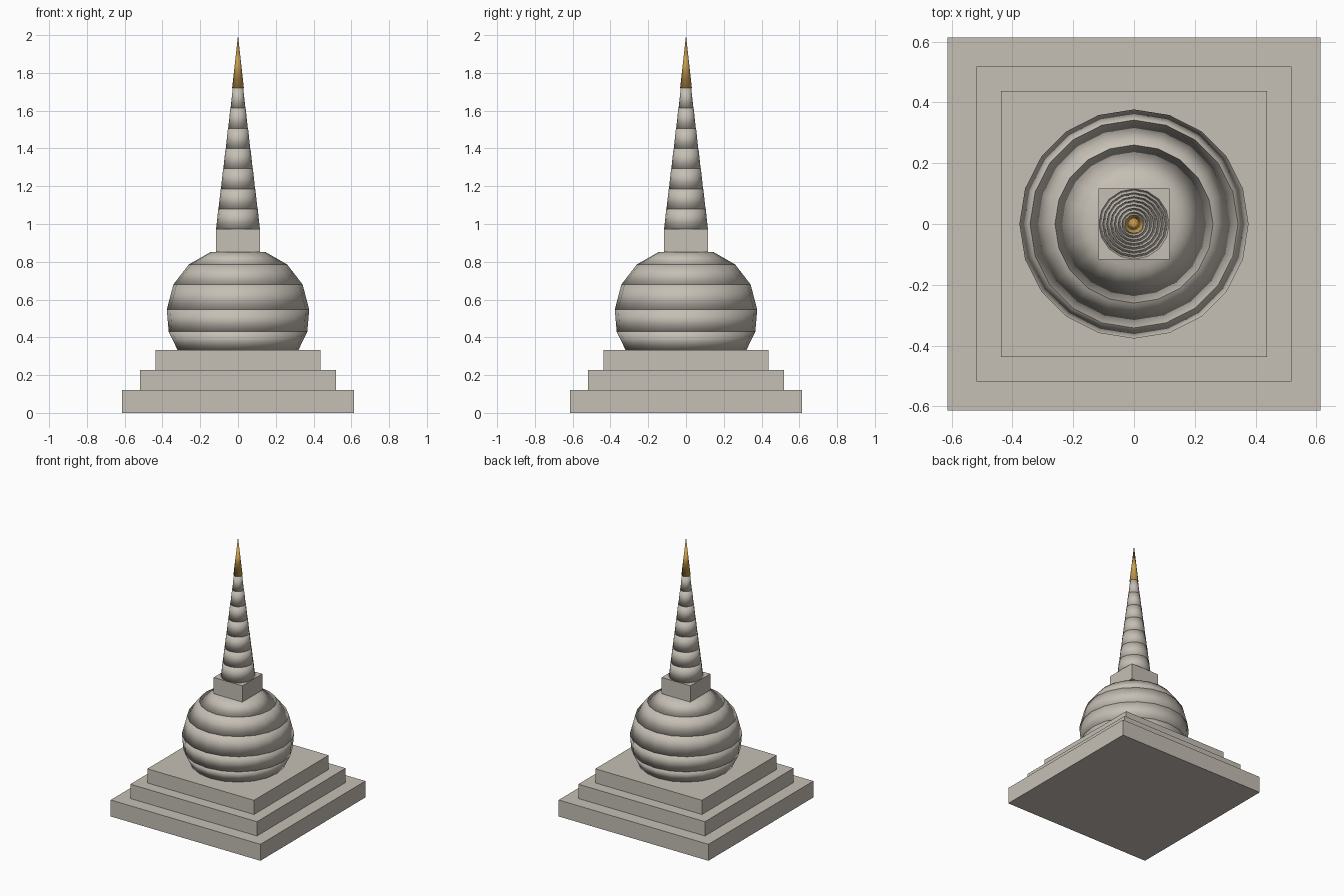
import bpy, math

if "Cube" in bpy.data.objects:
    bpy.data.objects.remove(bpy.data.objects["Cube"])

def material(name, rgb):
    m = bpy.data.materials.new(name)
    m.diffuse_color = (*rgb, 1)
    m.use_nodes = True
    m.node_tree.nodes["Principled BSDF"].inputs["Base Color"].default_value = m.diffuse_color
    return m

STONE = material("pale_stone", (0.56, 0.52, 0.46))
GOLD = material("gold", (0.58, 0.34, 0.08))

def slab(name, half, z0, z1):
    bpy.ops.mesh.primitive_cube_add(size=1, location=(0, 0, (z0 + z1) / 2))
    o = bpy.context.object
    o.name = name
    o.scale = (2 * half, 2 * half, z1 - z0)
    bpy.ops.object.transform_apply(location=False, rotation=False, scale=True)
    o.data.materials.append(STONE)

def drum(name, r0, r1, z0, z1, sides, mat):
    # capped frustum, smooth over its rims so each course looks rounded
    bpy.ops.mesh.primitive_cone_add(vertices=sides, radius1=r0, radius2=r1,
                                    depth=z1 - z0, location=(0, 0, (z0 + z1) / 2))
    o = bpy.context.object
    o.name = name
    o.data.materials.append(mat)
    bpy.ops.object.shade_smooth()

# stepped square plinth
for i, (h, z0, z1) in enumerate([(0.614, 0, 0.122), (0.519, 0.122, 0.228), (0.437, 0.228, 0.333)]):
    slab(f"plinth_step_{i + 1}", h, z0, z1)

# dome built of stacked courses
dome = [(0.32, 0.333), (0.367, 0.43), (0.377, 0.547), (0.342, 0.68), (0.26, 0.786), (0.143, 0.853)]
for i, ((r0, z0), (r1, z1)) in enumerate(zip(dome, dome[1:])):
    drum(f"dome_course_{i + 1}", r0, r1, z0, z1, 20, STONE)

# square block above the dome
slab("square_block", 0.117, 0.853, 0.973)

# ringed spire
N, Z0, Z1 = 7, 0.973, 1.72
dz = (Z1 - Z0) / N
for i in range(N):
    r = 0.116 - 0.0128 * i
    drum(f"spire_ring_{i + 1}", r, r - 0.0115, Z0 + i * dz, Z0 + (i + 1) * dz, 16, STONE)

# gilded tip
drum("gold_finial", 0.031, 0, Z1, 2.0, 12, GOLD)
